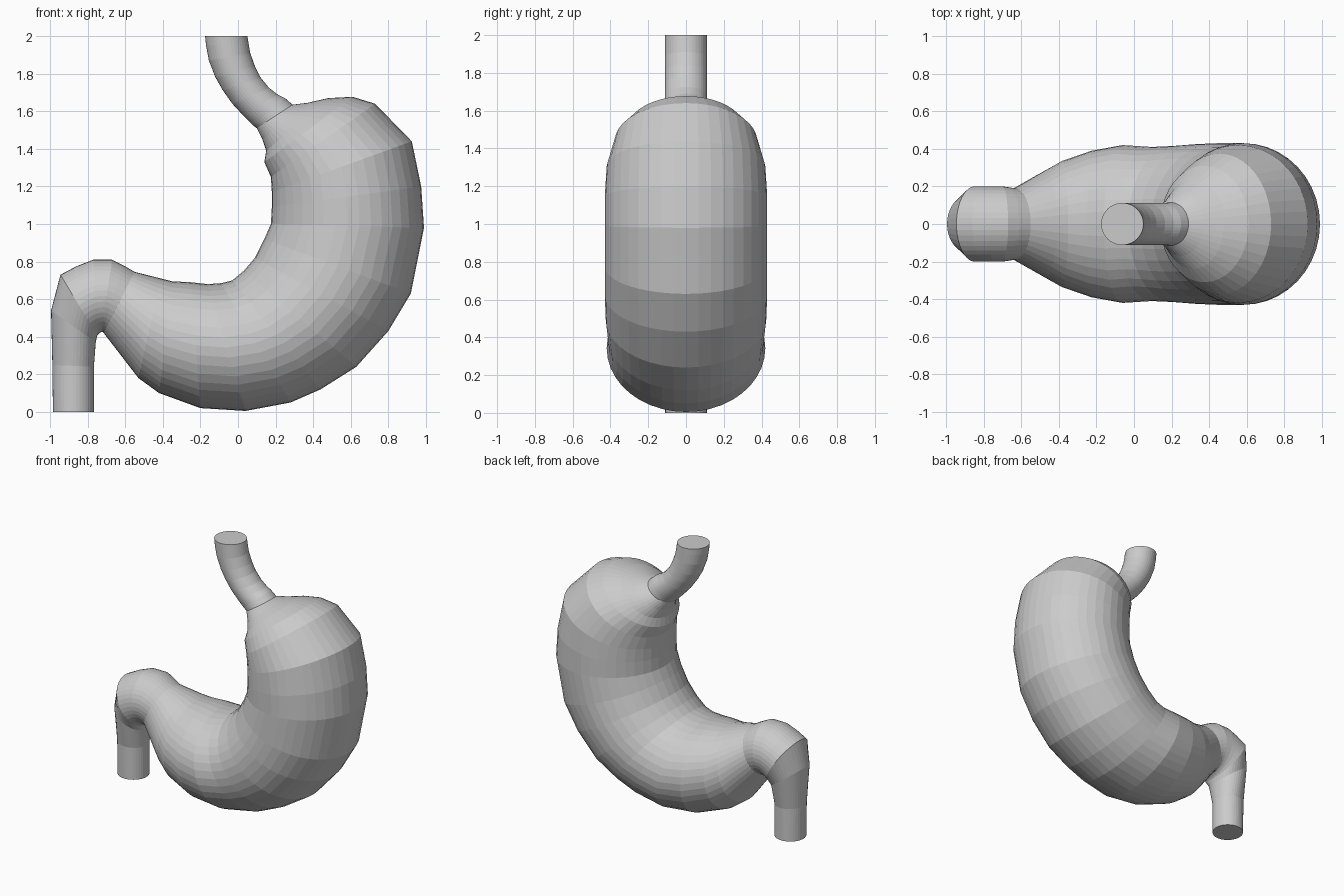
import bpy, bmesh, math
from mathutils import Vector

SEGMENTS = 40

def loft(name, rings, cap_first=False, cap_last=False):
    """Skin elliptical rings: (inner x, inner z, outer x, outer z, half depth)."""
    bm = bmesh.new()
    loops = []
    for ix, iz, ox, oz, depth in rings:
        a, b = Vector((ix, 0, iz)), Vector((ox, 0, oz))
        mid, half = (a + b) / 2, (b - a) / 2
        loop = []
        for i in range(SEGMENTS):
            t = 2 * math.pi * i / SEGMENTS
            p = mid + half * math.cos(t) + Vector((0, depth * math.sin(t), 0))
            loop.append(bm.verts.new(p))
        loops.append(loop)
    for l0, l1 in zip(loops, loops[1:]):
        for i in range(SEGMENTS):
            j = (i + 1) % SEGMENTS
            bm.faces.new((l0[i], l0[j], l1[j], l1[i]))
    # rings run downward, so this winding faces outward after the recalculation
    if cap_first:
        bm.faces.new(loops[0])
    if cap_last:
        bm.faces.new(loops[-1])
    bmesh.ops.recalc_face_normals(bm, faces=bm.faces)
    mesh = bpy.data.meshes.new(name)
    bm.to_mesh(mesh)
    bm.free()
    obj = bpy.data.objects.new(name, mesh)
    bpy.context.collection.objects.link(obj)
    return obj

# Rings shared by neighbouring parts
cardia = (0.10, 1.51, 0.29, 1.635, 0.115)
pylorus = (-0.55, 0.745, -0.715, 0.42, 0.19)

# Curved inlet tube
loft("esophagus", [
    (-0.175, 2.00, 0.05, 2.00, 0.112),
    (-0.17, 1.95, 0.055, 1.97, 0.112),
    (-0.155, 1.87, 0.065, 1.91, 0.112),
    (-0.12, 1.78, 0.09, 1.84, 0.112),
    (-0.08, 1.71, 0.12, 1.78, 0.112),
    (-0.03, 1.64, 0.165, 1.725, 0.112),
    (0.03, 1.575, 0.21, 1.69, 0.112),
    (0.08, 1.525, 0.25, 1.67, 0.112),
    cardia], cap_first=True)

# Large curved sac
loft("stomach_body", [
    cardia,
    (0.13, 1.45, 0.37, 1.645, 0.17),
    (0.15, 1.39, 0.48, 1.67, 0.24),
    (0.14, 1.33, 0.61, 1.677, 0.31),
    (0.175, 1.25, 0.73, 1.64, 0.375),
    (0.18, 1.17, 0.925, 1.44, 0.42),
    (0.18, 1.09, 0.975, 1.20, 0.43),
    (0.175, 1.00, 0.99, 0.98, 0.43),
    (0.14, 0.92, 0.92, 0.63, 0.43),
    (0.09, 0.82, 0.80, 0.43, 0.43),
    (0.03, 0.75, 0.63, 0.24, 0.425),
    (-0.03, 0.70, 0.44, 0.12, 0.415),
    (-0.09, 0.685, 0.28, 0.05, 0.41),
    (-0.16, 0.68, 0.04, 0.005, 0.42),
    (-0.25, 0.69, -0.20, 0.02, 0.39),
    (-0.35, 0.695, -0.42, 0.10, 0.335),
    (-0.41, 0.71, -0.53, 0.18, 0.285),
    pylorus], cap_first=False)

# Outlet tube bending down to the floor
loft("duodenum", [
    pylorus,
    (-0.61, 0.78, -0.72, 0.425, 0.195),
    (-0.67, 0.81, -0.728, 0.425, 0.20),
    (-0.77, 0.81, -0.735, 0.42, 0.20),
    (-0.86, 0.775, -0.742, 0.415, 0.20),
    (-0.945, 0.73, -0.75, 0.405, 0.20),
    (-0.995, 0.54, -0.757, 0.37, 0.155),
    (-0.988, 0.25, -0.767, 0.24, 0.112),
    (-0.985, 0.00, -0.767, 0.00, 0.11)], cap_last=True)
